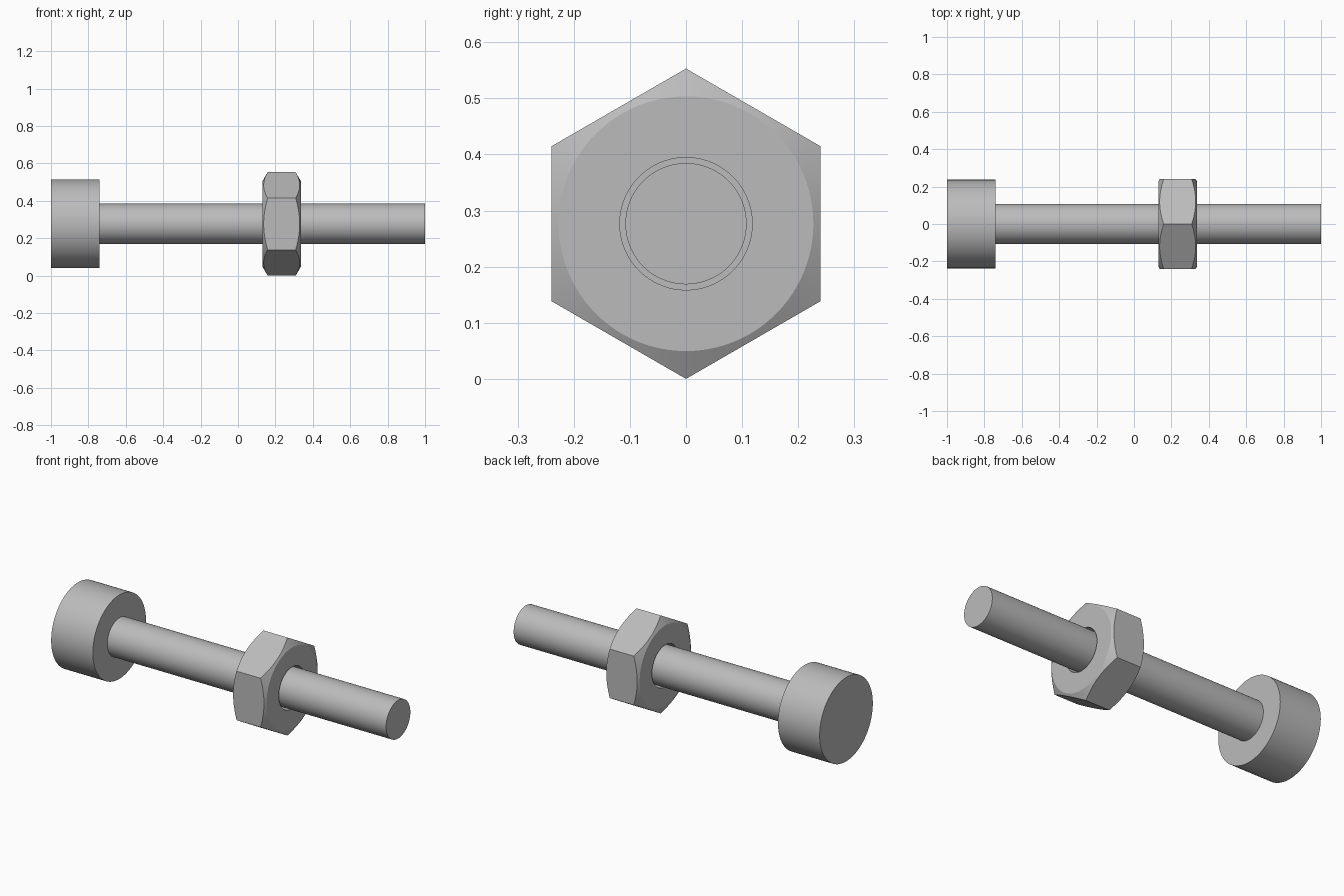
import bpy, bmesh, math

cube = bpy.data.objects.get("Cube")
if cube:
    bpy.data.objects.remove(cube, do_unlink=True)

AXIS_Z = 0.2765          # height of the bolt axis, equal to the nut's corner radius
STEPS = 96               # divisible by six so nut corners are exact

steel = bpy.data.materials.new("steel_grey")
steel.use_nodes = True
GREY = (0.5, 0.5, 0.5, 1)
steel.diffuse_color = GREY
steel.node_tree.nodes["Principled BSDF"].inputs["Base Color"].default_value = GREY


def lathe(name, profile, closed):
    """Sweep profile(angle) -> [(x, radius)] around the x axis; cap or join its ends."""
    bm = bmesh.new()
    rings = []
    for i in range(STEPS):
        a = 2 * math.pi * i / STEPS
        rings.append([bm.verts.new((x, r * math.sin(a), AXIS_Z + r * math.cos(a)))
                      for x, r in profile(a)])
    count = len(rings[0])
    for i, ring in enumerate(rings):
        after = rings[(i + 1) % STEPS]
        for j in range(count if closed else count - 1):
            k = (j + 1) % count
            bm.faces.new((ring[j], ring[k], after[k], after[j]))
    if not closed:
        bm.faces.new([r[0] for r in rings])
        bm.faces.new([r[-1] for r in rings])
    bmesh.ops.recalc_face_normals(bm, faces=bm.faces)
    mesh = bpy.data.meshes.new(name)
    bm.to_mesh(mesh)
    bm.free()
    mesh.materials.append(steel)
    obj = bpy.data.objects.new(name, mesh)
    bpy.context.collection.objects.link(obj)
    bpy.ops.object.select_all(action='DESELECT')
    obj.select_set(True)
    bpy.context.view_layer.objects.active = obj
    bpy.ops.object.shade_smooth_by_angle(angle=math.radians(20))
    return obj


# Bolt: wide round head stepping down to a plain shaft
HEAD, SHAFT = 0.237, 0.108
lathe("bolt", lambda a: [(-1, HEAD), (-0.74, HEAD), (-0.74, SHAFT), (1, SHAFT)], False)

# Nut: hexagonal outline with a conical chamfer on both ends and a loose bore
LEFT, RIGHT, BORE, FACE = 0.13, 0.337, 0.118, 0.227
APOTHEM = AXIS_Z * math.cos(math.pi / 6)


def nut_profile(a):
    hexagon = APOTHEM / math.cos(a % (math.pi / 3) - math.pi / 6)
    depth = (hexagon - FACE) * math.tan(math.pi / 6)
    return [(LEFT, BORE), (LEFT, FACE), (LEFT + depth, hexagon),
            (RIGHT - depth, hexagon), (RIGHT, FACE), (RIGHT, BORE)]


lathe("hex_nut", nut_profile, True)
